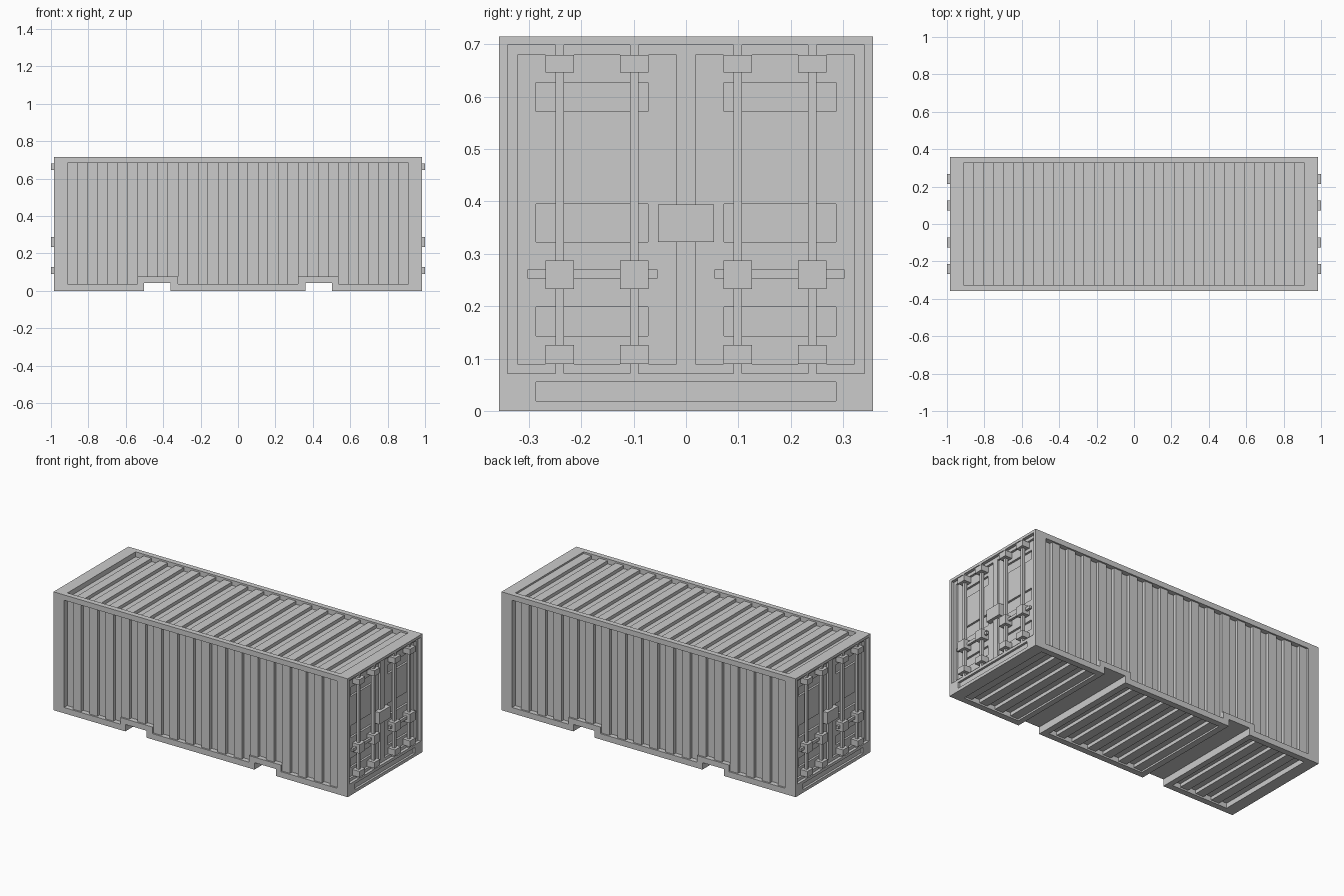
import bpy, bmesh

if "Cube" in bpy.data.objects:
    bpy.data.objects.remove(bpy.data.objects["Cube"])

L, W, H = 0.983, 0.357, 0.715      # half length, half width, height of the frame
PX, N = 0.912, 34                  # half length of corrugated panels, number of strips
STEP = 2 * PX / N
DEEP, RIDGE = 0.03, 0.01           # recess of valleys and ridges
P0, P1 = 6 * STEP, 10 * STEP       # border around the forklift pockets


def add_box(bm, x0, x1, y0, y1, z0, z1):
    v = [bm.verts.new((x, y, z)) for x in (x0, x1) for y in (y0, y1) for z in (z0, z1)]
    for f in ((0, 1, 3, 2), (4, 6, 7, 5), (0, 4, 5, 1), (2, 3, 7, 6), (0, 2, 6, 4), (1, 5, 7, 3)):
        bm.faces.new([v[i] for i in f])


def add_prism(bm, profile, y0, y1):
    a = [bm.verts.new((x, y0, z)) for x, z in profile]
    b = [bm.verts.new((x, y1, z)) for x, z in profile]
    bm.faces.new(a)
    bm.faces.new(b[::-1])
    n = len(a)
    for i in range(n):
        bm.faces.new((a[i], b[i], b[(i + 1) % n], a[(i + 1) % n]))


def finish(bm, name):
    bmesh.ops.recalc_face_normals(bm, faces=bm.faces)
    me = bpy.data.meshes.new(name)
    bm.to_mesh(me)
    bm.free()
    ob = bpy.data.objects.new(name, me)
    bpy.context.collection.objects.link(ob)
    return ob


def boxes(name, items):
    bm = bmesh.new()
    for b in items:
        add_box(bm, *b)
    return finish(bm, name)


def cut(target, cutter):
    cutter.hide_render = True
    m = target.modifiers.new("cut", 'BOOLEAN')
    m.operation, m.solver, m.object = 'DIFFERENCE', 'EXACT', cutter
    bpy.context.view_layer.objects.active = target
    bpy.ops.object.modifier_apply(modifier=m.name)
    bpy.data.objects.remove(cutter)


def span(s, a, b):
    """Ordered range a..b mirrored by sign s."""
    return tuple(sorted((s * a, s * b)))


# Container body: solid block that the recesses are cut from
body = boxes("container_body", [(-L, L, -W, W, 0, H)])

# Side, roof, floor and end recesses plus forklift pockets
bm = bmesh.new()
lo, hi, top = 0.035, 0.075, 0.683
side = [(-PX, top), (-PX, lo), (-P1, lo), (-P1, hi), (-P0, hi), (-P0, lo),
        (P0, lo), (P0, hi), (P1, hi), (P1, lo), (PX, lo), (PX, top)]
for s in (-1, 1):
    add_prism(bm, side, *span(s, W - DEEP, 0.5))
    add_box(bm, *span(s, P1, PX), -0.32, 0.32, -0.1, DEEP)
    add_box(bm, *span(s, 0.36, 0.503), -0.5, 0.5, -0.1, 0.042)
    add_box(bm, *span(s, 0.965, 1.1), -0.341, 0.341, 0.072, 0.699)
    add_box(bm, *span(s, 0.97, 1.1), -0.286, 0.286, 0.019, 0.055)
add_box(bm, -P0, P0, -0.32, 0.32, -0.1, DEEP)
add_box(bm, -PX, PX, -0.325, 0.325, H - DEEP, 1)
cut(body, finish(bm, "recess_cutter"))

# Door leaves, then the pressed slots in each leaf
ends = [(sx, sy) for sx in (-1, 1) for sy in (-1, 1)]
cut(body, boxes("door_cutter", [(*span(sx, 0.952, 1.1), *span(sy, 0.018, 0.322), 0.09, 0.68)
                                for sx, sy in ends]))
cut(body, boxes("slot_cutter", [(*span(sx, 0.94, 1.1), *span(sy, 0.073, 0.286), z0, z1)
                                for sx, sy in ends
                                for z0, z1 in ((0.143, 0.199), (0.323, 0.395), (0.572, 0.627))]))

# Corrugation ribs; the back wall is the front wall turned half round
wall, roof, floor = [], [], []
for i in range(1, N, 2):
    x0 = -PX + i * STEP
    x1 = x0 + STEP
    pocket = P0 < abs(x0 + STEP / 2) < P1
    z0 = hi if pocket else lo
    wall.append((x0, x1, -W + RIDGE, -W + DEEP, z0, top))
    wall.append((-x1, -x0, W - DEEP, W - RIDGE, z0, top))
    roof.append((x0, x1, -0.325, 0.325, H - DEEP, H - RIDGE))
    if not pocket:
        floor.append((x0, x1, -0.32, 0.32, RIDGE, DEEP))
boxes("wall_ribs", wall)
boxes("roof_ribs", roof)
boxes("floor_ribs", floor)

# Door hardware on both ends
rods, brackets, handles, locks = [], [], [], []
for sx in (-1, 1):
    locks.append((*span(sx, 0.952, 0.982), -0.053, 0.053, 0.323, 0.394))
    for sy in (-1, 1):
        handles.append((*span(sx, 0.966, 0.98), *span(sy, 0.054, 0.303), 0.253, 0.27))
        for y in (0.099, 0.241):
            rods.append((*span(sx, 0.965, L), *span(sy, y - 0.008, y + 0.008), 0.072, 0.699))
            for z0, z1 in ((0.09, 0.126), (0.233, 0.287), (0.646, 0.68)):
                brackets.append((*span(sx, 0.952, 1.0), *span(sy, y - 0.027, y + 0.027), z0, z1))
boxes("lock_rods", rods)
boxes("rod_brackets", brackets)
boxes("door_handles", handles)
boxes("lock_boxes", locks)
